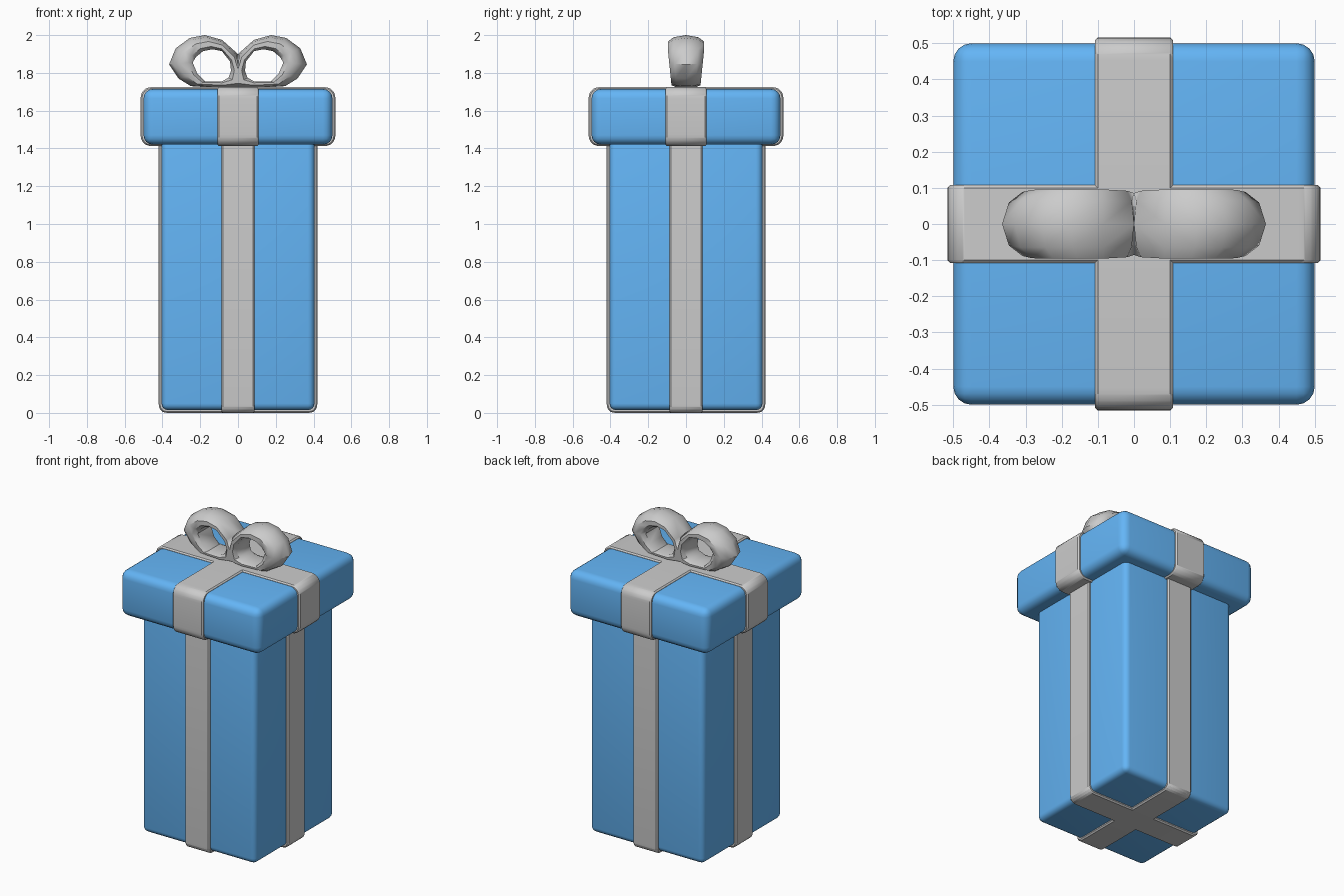
import bpy, bmesh
from mathutils import Matrix, Vector

if "Cube" in bpy.data.objects:
    bpy.data.objects.remove(bpy.data.objects["Cube"])

blue = bpy.data.materials.new("blue_paper")
blue.diffuse_color = (0.127, 0.462, 0.922, 1)
blue.use_nodes = True
blue.node_tree.nodes["Principled BSDF"].inputs["Base Color"].default_value = blue.diffuse_color


def finish(bm, name, mat=None, angle=0.7):
    bmesh.ops.recalc_face_normals(bm, faces=bm.faces)
    me = bpy.data.meshes.new(name)
    bm.to_mesh(me)
    bm.free()
    ob = bpy.data.objects.new(name, me)
    bpy.context.collection.objects.link(ob)
    if mat:
        me.materials.append(mat)
    bpy.ops.object.select_all(action='DESELECT')
    ob.select_set(True)
    bpy.context.view_layer.objects.active = ob
    bpy.ops.object.shade_smooth_by_angle(angle=angle)
    return ob


def box_mesh(hx, hy, z0, z1):
    bm = bmesh.new()
    m = Matrix.Translation((0, 0, (z0 + z1) / 2)) @ Matrix.Diagonal((2 * hx, 2 * hy, z1 - z0, 1))
    bmesh.ops.create_cube(bm, size=1, matrix=m)
    return bm


def rounded_box(name, half, z0, z1, radius):
    bm = box_mesh(half, half, z0, z1)
    bmesh.ops.bevel(bm, geom=bm.edges[:], offset=radius, segments=4, profile=0.5, affect='EDGES')
    finish(bm, name, blue)


def ribbon_band(name, half, width, z0, z1, radius, axis):
    # Hoop wrapped round the box; axis is the direction of its width
    h = [half, half]
    h[axis] = width
    bm = box_mesh(h[0], h[1], z0, z1)
    along = [e for e in bm.edges if abs(e.verts[0].co[axis] - e.verts[1].co[axis]) > 0.01]
    bmesh.ops.bevel(bm, geom=along, offset=radius, segments=4, profile=0.5, affect='EDGES')
    bm.normal_update()
    rims = [e for e in bm.edges if all(abs(abs(v.co[axis]) - width) < 1e-4 for v in e.verts)]
    bmesh.ops.bevel(bm, geom=rims, offset=0.008, segments=1, affect='EDGES')
    finish(bm, name)


# Box, lid and the ribbons around each
rounded_box("box_body", 0.405, 0.015, 1.45, 0.035)
rounded_box("lid", 0.5, 1.42, 1.715, 0.05)
for axis, side in enumerate(("front_to_back", "side_to_side")):
    ribbon_band("body_ribbon_" + side, 0.42, 0.088, 0.0, 1.47, 0.04, axis)
    ribbon_band("lid_ribbon_" + side, 0.516, 0.108, 1.412, 1.725, 0.055, axis)

# Bow loop: outer outline and hole outline, paired point by point
outer = [(-.05, 1.72), (.08, 1.718), (.25, 1.73), (.315, 1.77), (.365, 1.845), (.33, 1.93),
         (.255, 1.985), (.175, 2.0), (.085, 1.975), (0, 1.9), (-.05, 1.83)]
inner = [(.05, 1.775), (.085, 1.755), (.175, 1.755), (.215, 1.795), (.24, 1.855), (.222, 1.885),
         (.185, 1.915), (.135, 1.925), (.085, 1.915), (.042, 1.86), (.037, 1.81)]
# Cross-section of the loop: how far from hole to outside, and depth
section = [(0, -.07), (.2, -.092), (.55, -.092), (.85, -.062), (1, 0),
           (.85, .062), (.55, .092), (.2, .092), (0, .07)]
bm = bmesh.new()
rings = []
for (ox, oz), (ix, iz) in zip(outer, inner):
    rings.append([])
    for t, y in section:
        z = iz + (oz - iz) * t
        narrow = 0.82 + 0.22 * min(1, max(0, (z - 1.72) / 0.2))
        rings[-1].append(bm.verts.new((max(0, ix + (ox - ix) * t), y * narrow, z)))
for a, b in zip(rings, rings[1:] + rings[:1]):
    for j in range(len(section)):
        k = (j + 1) % len(section)
        bm.faces.new((a[j], a[k], b[k], b[j]))
# Open the loop where it meets its mirror image
seam = [f for f in bm.faces if all(v.co.x < 1e-5 for v in f.verts)]
bmesh.ops.delete(bm, geom=seam, context='FACES')
bow = finish(bm, "bow", angle=0.75)
mirror = bow.modifiers.new("mirror", 'MIRROR')
mirror.use_axis[0] = True
bpy.ops.object.modifier_move_to_index(modifier="mirror", index=0)
